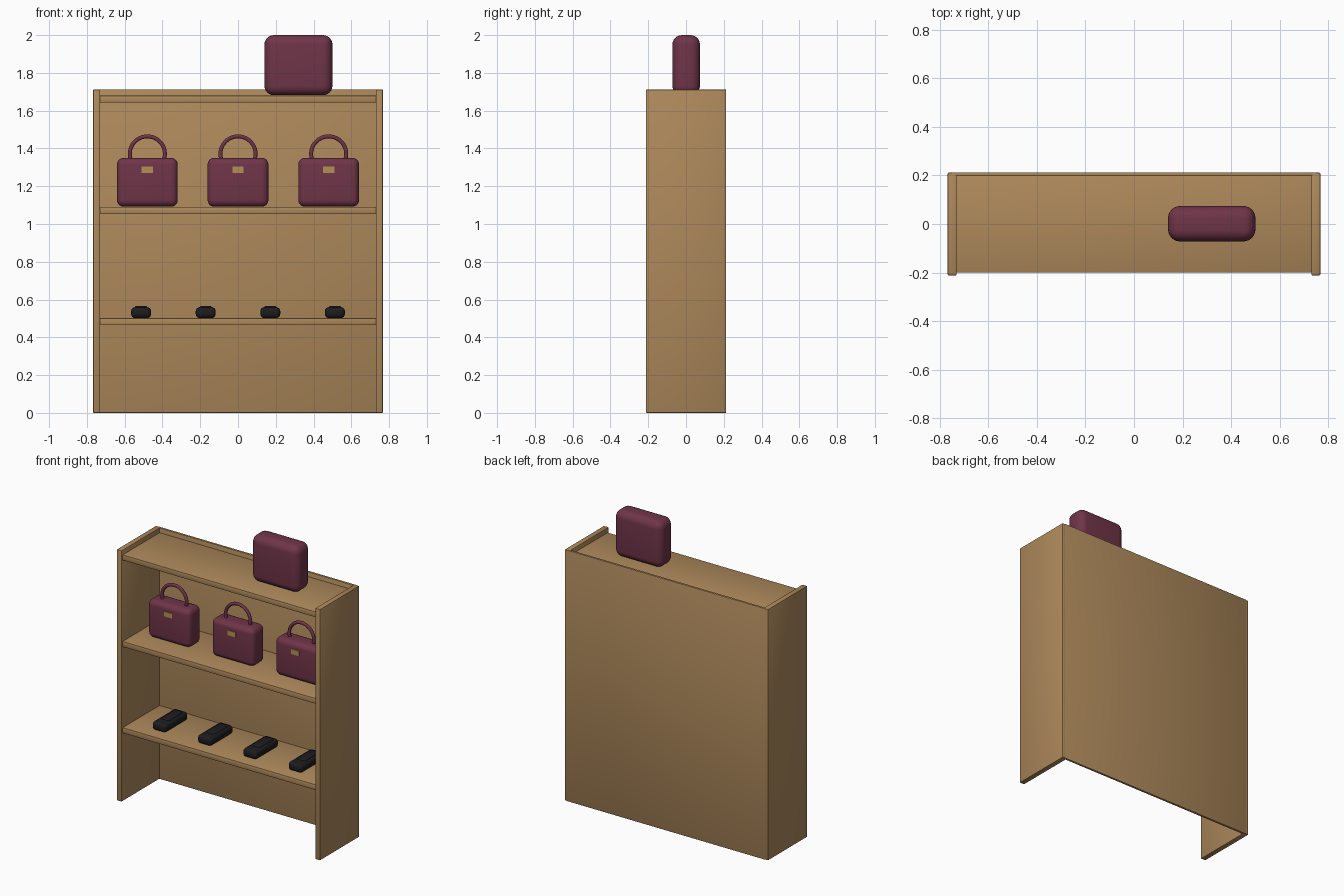
import bpy, math

cube = bpy.data.objects.get("Cube")
if cube:
    bpy.data.objects.remove(cube, do_unlink=True)


def material(name, rgb):
    m = bpy.data.materials.new(name)
    m.use_nodes = True
    m.diffuse_color = (*rgb, 1)
    bsdf = m.node_tree.nodes["Principled BSDF"]
    bsdf.inputs["Base Color"].default_value = (*rgb, 1)
    bsdf.inputs["Roughness"].default_value = 0.6
    return m


WOOD = material("oak wood", (0.42, 0.25, 0.105))
LEATHER = material("burgundy leather", (0.16, 0.035, 0.065))
BLACK = material("black leather", (0.012, 0.012, 0.014))
BRASS = material("brass", (0.45, 0.28, 0.09))


def smooth(obj):
    bpy.ops.object.select_all(action="DESELECT")
    obj.select_set(True)
    bpy.context.view_layer.objects.active = obj
    bpy.ops.object.shade_smooth_by_angle(angle=math.radians(40))


def box(name, mat, x, y, z, bevel=0.005, segments=2):
    """Rounded box from (min, max) ranges on each axis."""
    ranges = (x, y, z)
    bpy.ops.mesh.primitive_cube_add(size=1, location=[sum(r) / 2 for r in ranges])
    obj = bpy.context.object
    obj.name = name
    obj.scale = [r[1] - r[0] for r in ranges]
    bpy.ops.object.transform_apply(location=False, rotation=False, scale=True)
    obj.data.materials.append(mat)
    if bevel:
        mod = obj.modifiers.new("rounded edges", "BEVEL")
        mod.width = bevel
        mod.segments = segments
        bpy.ops.object.modifier_apply(modifier=mod.name)
        smooth(obj)
    return obj


def handle(name, x, z, radius, thickness):
    """Arched handle whose ends sink into the bag."""
    curve = bpy.data.curves.new(name, "CURVE")
    curve.dimensions = "3D"
    curve.bevel_depth = thickness
    curve.bevel_resolution = 3
    curve.use_fill_caps = True
    spline = curve.splines.new("POLY")
    steps = 28
    spline.points.add(steps)
    for i, p in enumerate(spline.points):
        a = math.radians(-25 + 230 * i / steps)
        p.co = (radius * math.cos(a), 0, radius * math.sin(a), 1)
    obj = bpy.data.objects.new(name, curve)
    obj.location = (x, 0, z)
    bpy.context.collection.objects.link(obj)
    curve.materials.append(LEATHER)
    bpy.ops.object.select_all(action="DESELECT")
    obj.select_set(True)
    bpy.context.view_layer.objects.active = obj
    bpy.ops.object.convert(target="MESH")
    smooth(bpy.context.object)


# Cabinet
for side, s in (("left", 1), ("right", -1)):
    box(side + "_side_panel", WOOD, sorted((s * 0.73, s * 0.767)), (-0.212, 0.212), (0, 1.712))
box("back_panel", WOOD, (-0.75, 0.75), (0.197, 0.213), (0, 1.712), 0.003)
for name, top in (("lower", 0.502), ("middle", 1.09), ("top", 1.68)):
    box(name + "_shelf", WOOD, (-0.732, 0.732), (-0.2, 0.2), (top - 0.038, top), 0.004)

# Handbags on the middle shelf
for i, x in enumerate((-0.48, 0, 0.48), 1):
    box(f"handbag_{i}", LEATHER, (x - 0.161, x + 0.161), (-0.066, 0.066), (1.092, 1.35), 0.035, 5)
    handle(f"handbag_handle_{i}", x, 1.371, 0.093, 0.011)
    box(f"handbag_clasp_{i}", BRASS, (x - 0.03, x + 0.03), (-0.07, -0.062), (1.27, 1.304), 0)

# Shoes on the lower shelf
for i in range(4):
    x = -0.513 + 0.342 * i
    box(f"shoe_{i + 1}", BLACK, (x - 0.053, x + 0.053), (-0.125, 0.125), (0.502, 0.56), 0.022, 4)
    box(f"shoe_upper_{i + 1}", BLACK, (x - 0.035, x + 0.035), (-0.06, 0.1), (0.525, 0.567), 0.014, 3)

# Large bag on top
box("top_bag", LEATHER, (0.14, 0.5), (-0.072, 0.074), (1.682, 2.0), 0.05, 6)
